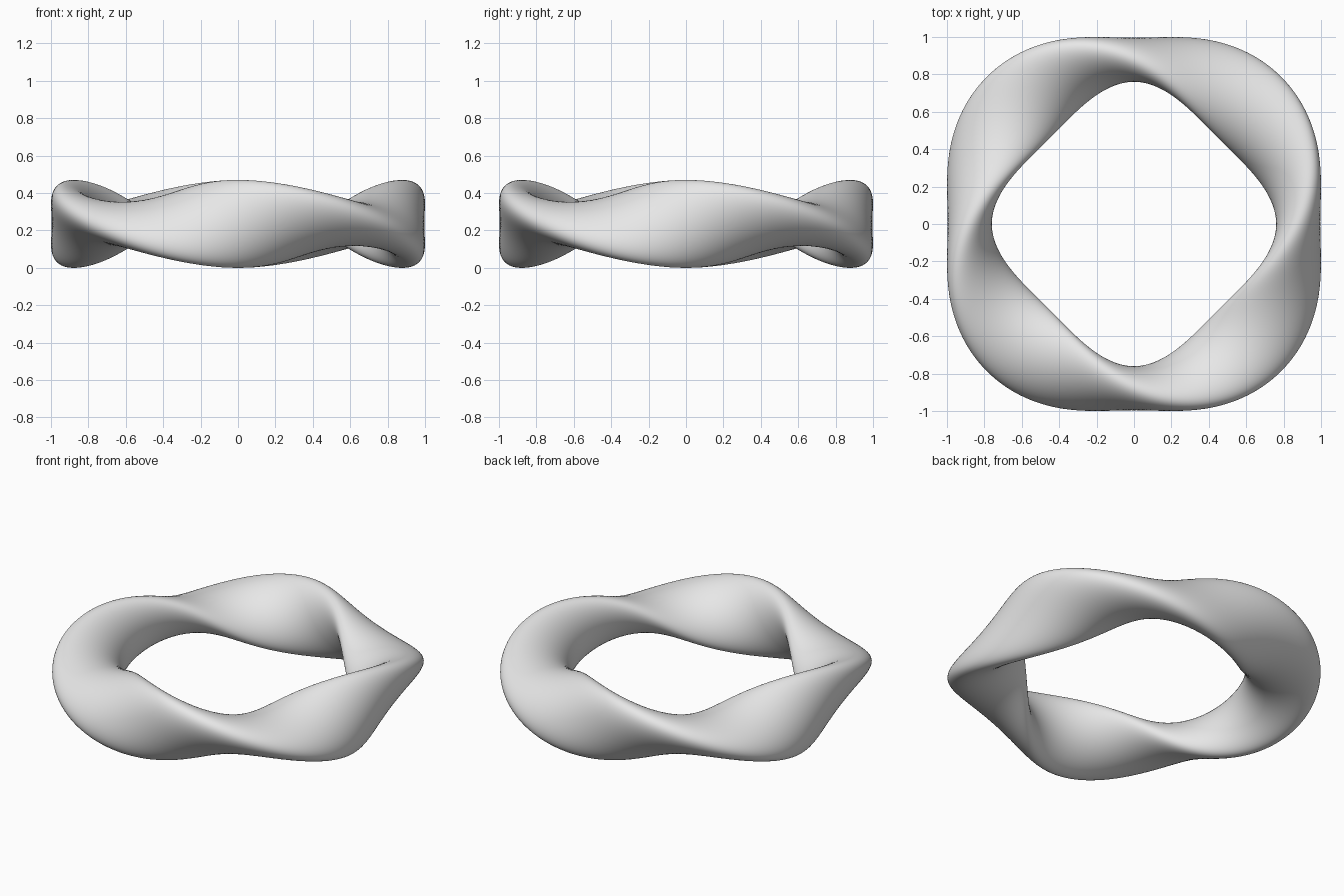
import bpy
import bmesh
from math import sin, cos, tau

cube = bpy.data.objects.get("Cube")
if cube:
    bpy.data.objects.remove(cube, do_unlink=True)

RING_RADIUS = 0.878
HALF_HEIGHT = 0.235     # long half-axis of the elliptical section
HALF_WIDTH = 0.118      # short half-axis
TWISTS = 2              # full turns of the section around the ring
STEPS, SIDES = 256, 64


def section_point(angle, t):
    """Point on the elliptical section, tilted by the twist at this angle."""
    tilt = TWISTS * angle
    along, across = HALF_HEIGHT * cos(t), HALF_WIDTH * sin(t)
    radius = RING_RADIUS + along * sin(tilt) + across * cos(tilt)
    height = HALF_HEIGHT + along * cos(tilt) - across * sin(tilt)
    return radius * cos(angle), radius * sin(angle), height


# Twisted ring: sections swept round the circle and bridged with quads
bm = bmesh.new()
rings = [[bm.verts.new(section_point(tau * i / STEPS, tau * j / SIDES))
          for j in range(SIDES)] for i in range(STEPS)]
for i in range(STEPS):
    here, after = rings[i], rings[(i + 1) % STEPS]
    for j in range(SIDES):
        k = (j + 1) % SIDES
        bm.faces.new((here[j], after[j], after[k], here[k]))
bmesh.ops.recalc_face_normals(bm, faces=bm.faces)
for face in bm.faces:
    face.smooth = True

mesh = bpy.data.meshes.new("twisted_ring")
bm.to_mesh(mesh)
bm.free()
ring = bpy.data.objects.new("twisted_ring", mesh)
bpy.context.collection.objects.link(ring)

# Plain grey material
grey = bpy.data.materials.new("light_grey")
grey.use_nodes = True
colour = (0.8, 0.8, 0.8, 1.0)
grey.diffuse_color = colour
grey.node_tree.nodes["Principled BSDF"].inputs["Base Color"].default_value = colour
mesh.materials.append(grey)
